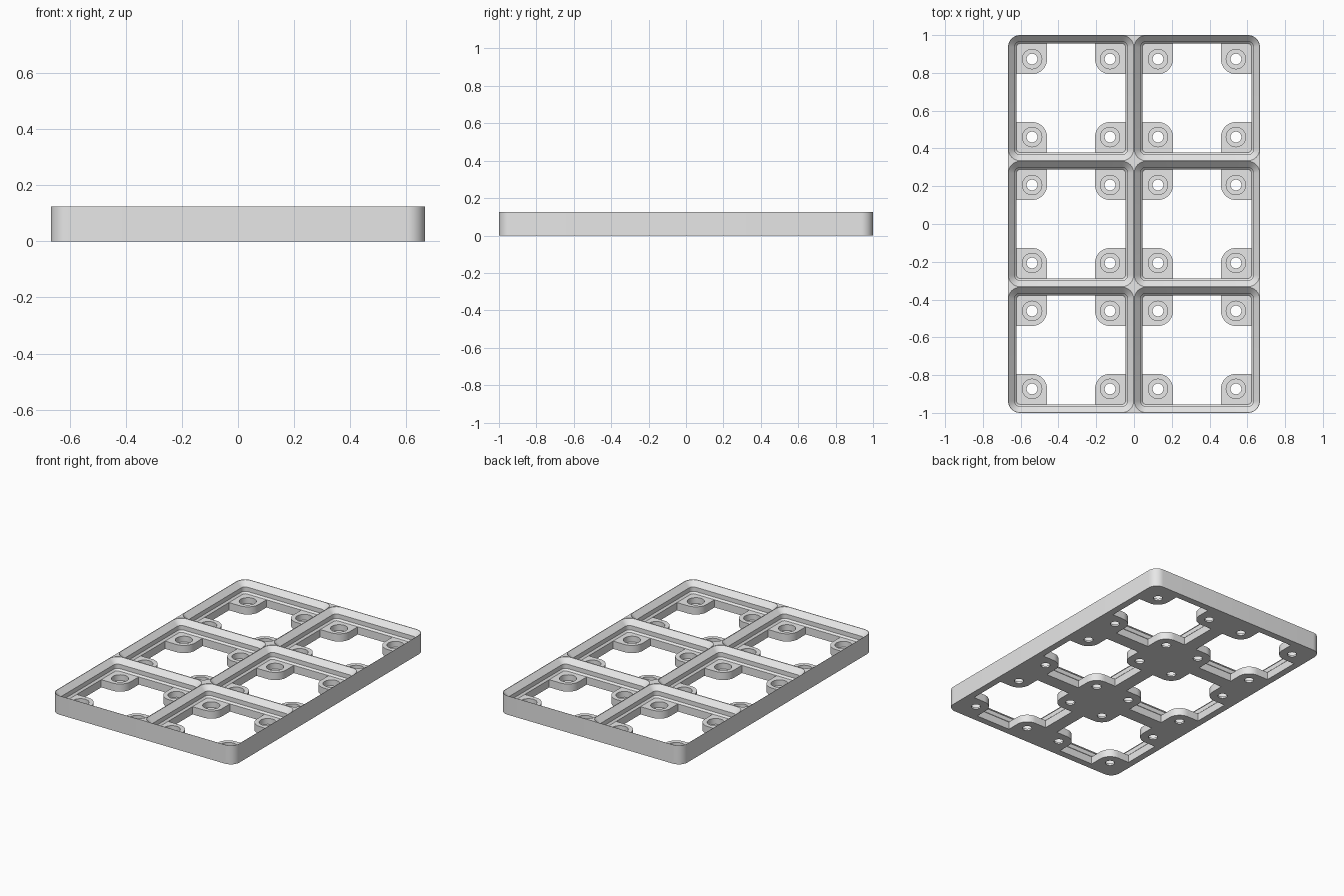
import bpy, bmesh, math

if "Cube" in bpy.data.objects:
    bpy.data.objects.remove(bpy.data.objects["Cube"])

S = 2 / 126           # millimetres to units
P = 42                # cell pitch
BASE, TOP = 3.2, 7.85  # pad height, rim height

grey = bpy.data.materials.new("light grey")
grey.diffuse_color = (0.8, 0.8, 0.8, 1)
grey.use_nodes = True
grey.node_tree.nodes["Principled BSDF"].inputs["Base Color"].default_value = grey.diffuse_color


def rounded_rect(hx, hy, r, n=10):
    pts = []
    for q, (sx, sy) in enumerate(((1, 1), (-1, 1), (-1, -1), (1, -1))):
        for i in range(n + 1):
            a = math.radians(90 * (q + i / n))
            pts.append((sx * (hx - r) + r * math.cos(a), sy * (hy - r) + r * math.sin(a)))
    return pts


def circle(r, n=32):
    return [(r * math.cos(2 * math.pi * i / n), r * math.sin(2 * math.pi * i / n)) for i in range(n)]


def opening_outline(half=18.15, hole=13, r=5, n=10):
    """Square opening with a round-cornered pad left in each corner."""
    corner = [(half, hole - r)]
    for i in range(n + 1):
        a = math.radians(270 - 90 * i / n)
        corner.append((hole + r * math.cos(a), hole + r * math.sin(a)))
    corner.append((hole - r, half))
    pts = []
    for q in range(4):
        c, s = (1, 0, -1, 0)[q], (0, 1, 0, -1)[q]
        pts += [(c * x - s * y, s * x + c * y) for x, y in corner]
    return pts


def loft(bm, layers, cx=0, cy=0):
    """Closed solid through (outline, z) layers."""
    rings = [[bm.verts.new(((x + cx) * S, (y + cy) * S, z * S)) for x, y in pts] for pts, z in layers]
    bm.faces.new(rings[0][::-1])
    bm.faces.new(rings[-1])
    for a, b in zip(rings, rings[1:]):
        for i in range(len(a)):
            j = (i + 1) % len(a)
            bm.faces.new((a[i], a[j], b[j], b[i]))


def make(name, layers, centres):
    bm = bmesh.new()
    for cx, cy in centres:
        loft(bm, layers, cx, cy)
    me = bpy.data.meshes.new(name)
    bm.to_mesh(me)
    bm.free()
    me.materials.append(grey)
    ob = bpy.data.objects.new(name, me)
    bpy.context.collection.objects.link(ob)
    return ob


cells = [(x * P, y * P) for x in (-0.5, 0.5) for y in (-1, 0, 1)]
holes = [(cx + sx * 13, cy + sy * 13) for cx, cy in cells for sx in (-1, 1) for sy in (-1, 1)]

# Solid slab with rounded outer corners
slab_outline = rounded_rect(P, 1.5 * P, 4)
plate = make("grid_baseplate", [(slab_outline, 0), (slab_outline, TOP)], [(0, 0)])


def inset(d):
    return rounded_rect(P / 2 - d, P / 2 - d, 4 - d)


# Stepped pocket with two chamfers in every cell
pocket = make("pocket_cutter", [
    (inset(2.85), BASE), (inset(2.15), BASE + 0.7), (inset(2.15), BASE + 2.5),
    (inset(0.1), TOP - 0.1), (inset(0.1), TOP + 1)], cells)

# Through opening that leaves the corner pads
outline = opening_outline()
opening = make("opening_cutter", [(outline, -1), (outline, BASE + 0.4)], cells)

# Screw hole with a wider round recess above
hole = make("hole_cutter", [
    (circle(1.8), -1), (circle(1.8), 0.8), (circle(3.25), 0.8), (circle(3.25), BASE + 0.4)], holes)

bpy.context.view_layer.objects.active = plate
for cutter in (pocket, opening, hole):
    mod = plate.modifiers.new(cutter.name, 'BOOLEAN')
    mod.operation = 'DIFFERENCE'
    mod.solver = 'EXACT'
    mod.object = cutter
    bpy.ops.object.modifier_apply(modifier=mod.name)
    bpy.data.objects.remove(cutter)

bpy.ops.object.select_all(action='DESELECT')
plate.select_set(True)
bpy.ops.object.shade_smooth_by_angle(angle=math.radians(30))
